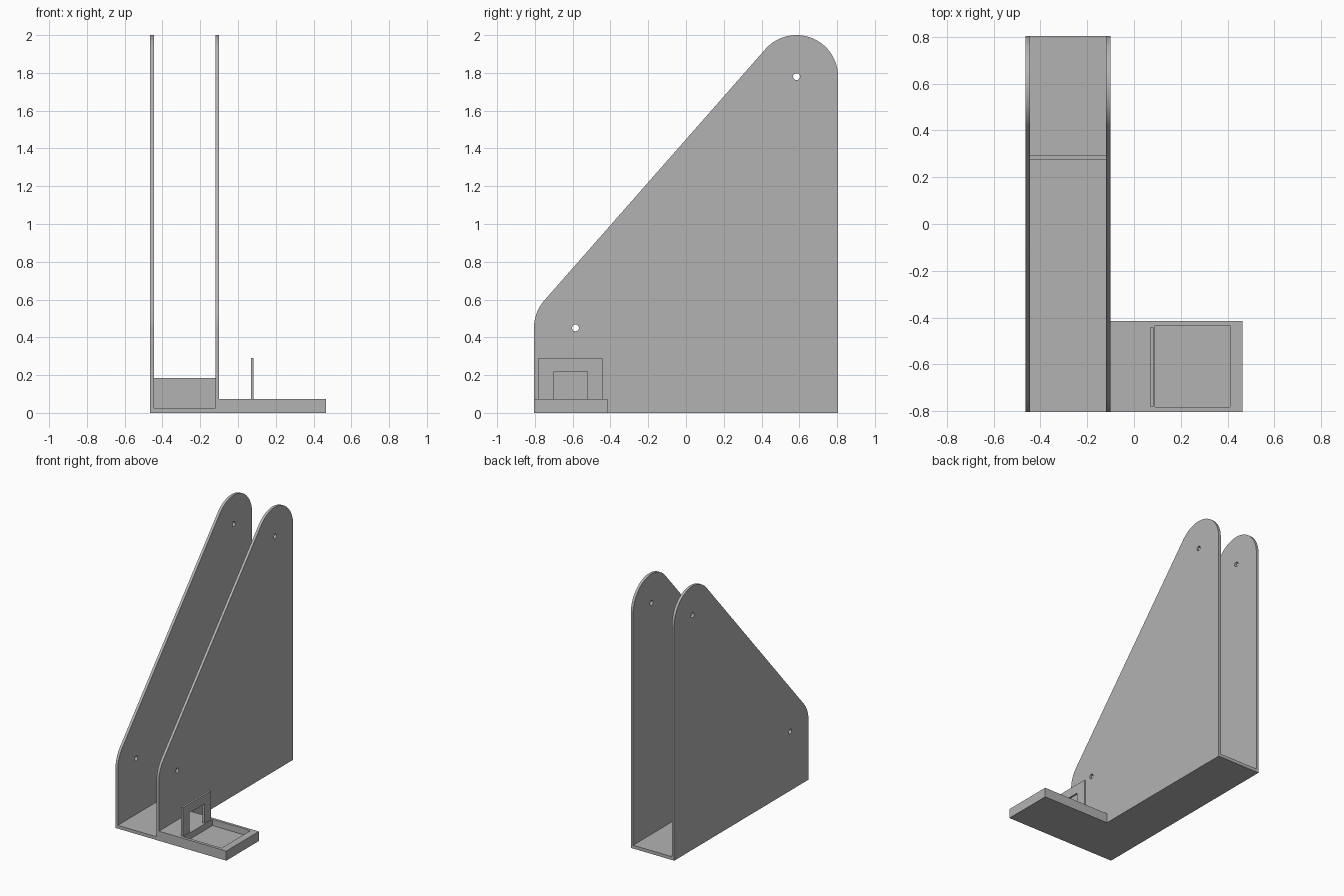
import bpy, bmesh, math
from mathutils import Vector

if "Cube" in bpy.data.objects:
    bpy.data.objects.remove(bpy.data.objects["Cube"], do_unlink=True)

grey = bpy.data.materials.new("plain grey")
grey.use_nodes = True
grey.diffuse_color = (0.45, 0.45, 0.45, 1)
grey.node_tree.nodes["Principled BSDF"].inputs["Base Color"].default_value = (0.45, 0.45, 0.45, 1)


def finish(name, bm):
    bmesh.ops.recalc_face_normals(bm, faces=bm.faces)
    mesh = bpy.data.meshes.new(name)
    bm.to_mesh(mesh)
    bm.free()
    mesh.materials.append(grey)
    obj = bpy.data.objects.new(name, mesh)
    bpy.context.collection.objects.link(obj)
    bpy.ops.object.select_all(action='DESELECT')
    obj.select_set(True)
    bpy.context.view_layer.objects.active = obj
    bpy.ops.object.shade_smooth_by_angle(angle=math.radians(30))
    return obj


def arc(cy, cz, r, start, end, steps):
    return [(cy + r * math.cos(start + (end - start) * i / steps),
             cz + r * math.sin(start + (end - start) * i / steps)) for i in range(steps + 1)]


def side_plate(name, loops, x0, x1):
    """Fill outline loops (y, z), the later ones being holes, and thicken along x."""
    bm = bmesh.new()
    for loop in loops:
        verts = [bm.verts.new((x0, y, z)) for y, z in loop]
        for a, b in zip(verts, verts[1:] + verts[:1]):
            bm.edges.new((a, b))
    bmesh.ops.triangle_fill(bm, edges=bm.edges[:], use_beauty=True, normal=Vector((1, 0, 0)))
    res = bmesh.ops.extrude_face_region(bm, geom=bm.faces[:], use_keep_orig=True)
    moved = [g for g in res["geom"] if isinstance(g, bmesh.types.BMVert)]
    bmesh.ops.translate(bm, verts=moved, vec=(x1 - x0, 0, 0))
    return finish(name, bm)


def stacked(name, rings):
    """Join rectangles (x0, x1, y0, y1, z) in order and cap both ends."""
    bm = bmesh.new()
    loops = [[bm.verts.new(p) for p in ((x0, y0, z), (x1, y0, z), (x1, y1, z), (x0, y1, z))]
             for x0, x1, y0, y1, z in rings]
    for a, b in zip(loops, loops[1:]):
        for i in range(4):
            j = (i + 1) % 4
            bm.faces.new((a[i], a[j], b[j], b[i]))
    bm.faces.new(loops[0])
    bm.faces.new(loops[-1])
    return finish(name, bm)


def box(name, x0, x1, y0, y1, z0, z1):
    return stacked(name, [(x0, x1, y0, y1, z0), (x0, x1, y0, y1, z1)])


# Twin side walls: rounded corners around the two pin holes, joined by a slope
front, back = -0.805, 0.805
low, high, radius = (-0.585, 0.45), (0.585, 1.78), 0.22
slope = math.atan2(high[1] - low[1], high[0] - low[0]) + math.pi / 2
outline = [(front, 0), (back, 0)]
outline += arc(*high, radius, 0, slope, 40)
outline += arc(*low, radius, slope, math.pi, 16)
holes = [arc(*c, 0.018, 0, math.tau, 24)[:-1] for c in (low, high)]
for name, x in (("right_wall", -0.465), ("left_wall", -0.12)):
    side_plate(name, [outline] + holes, x, x + 0.02)

# Channel floor and low cross rib
box("channel_floor", -0.445, -0.12, front, back, 0, 0.025)
box("cross_rib", -0.445, -0.12, 0.275, 0.295, 0.025, 0.185)

# Side tray with a rectangular recess
tray = (-0.10, 0.465, front, -0.415)
recess = (0.09, 0.41, -0.782, -0.435)
stacked("side_tray", [(*tray, 0), (*tray, 0.073), (*recess, 0.073), (*recess, 0.025)])

# Upright bracket with an opening at its foot
bracket = [(-0.78, 0.073), (-0.70, 0.073), (-0.70, 0.22), (-0.522, 0.22),
           (-0.522, 0.073), (-0.442, 0.073), (-0.442, 0.29), (-0.78, 0.29)]
side_plate("upright_bracket", [bracket], 0.068, 0.083)
